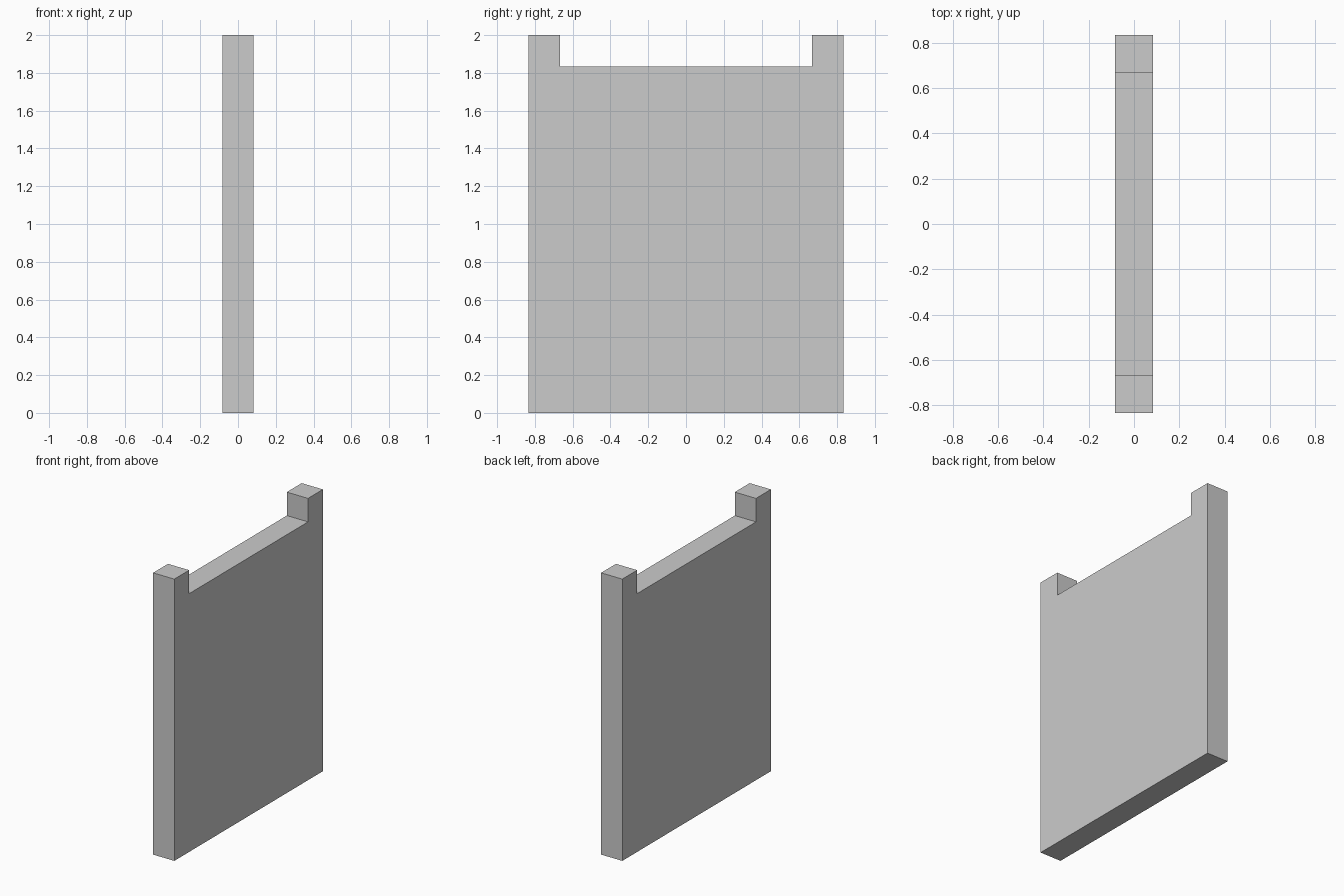
import bpy
import bmesh

if "Cube" in bpy.data.objects:
    bpy.data.objects.remove(bpy.data.objects["Cube"])

UNIT = 1 / 6            # thickness of the panel and size of the corner posts
HALF_Y = 5 * UNIT       # half width of the panel
TOP = 2.0

# Right half of the notched outline (y, z), mirrored for the left half
half = [(HALF_Y, 0), (HALF_Y, TOP), (HALF_Y - UNIT, TOP), (HALF_Y - UNIT, TOP - UNIT)]
outline = half + [(-y, z) for y, z in reversed(half)]

# Notched panel: outline extruded along x
bm = bmesh.new()
face = bm.faces.new([bm.verts.new((-UNIT / 2, y, z)) for y, z in outline])
extruded = bmesh.ops.extrude_face_region(bm, geom=[face])["geom"]
moved = [g for g in extruded if isinstance(g, bmesh.types.BMVert)]
bmesh.ops.translate(bm, verts=moved, vec=(UNIT, 0, 0))
bmesh.ops.recalc_face_normals(bm, faces=bm.faces)

mesh = bpy.data.meshes.new("notched_panel")
bm.to_mesh(mesh)
bm.free()
bpy.context.collection.objects.link(bpy.data.objects.new("notched_panel", mesh))
